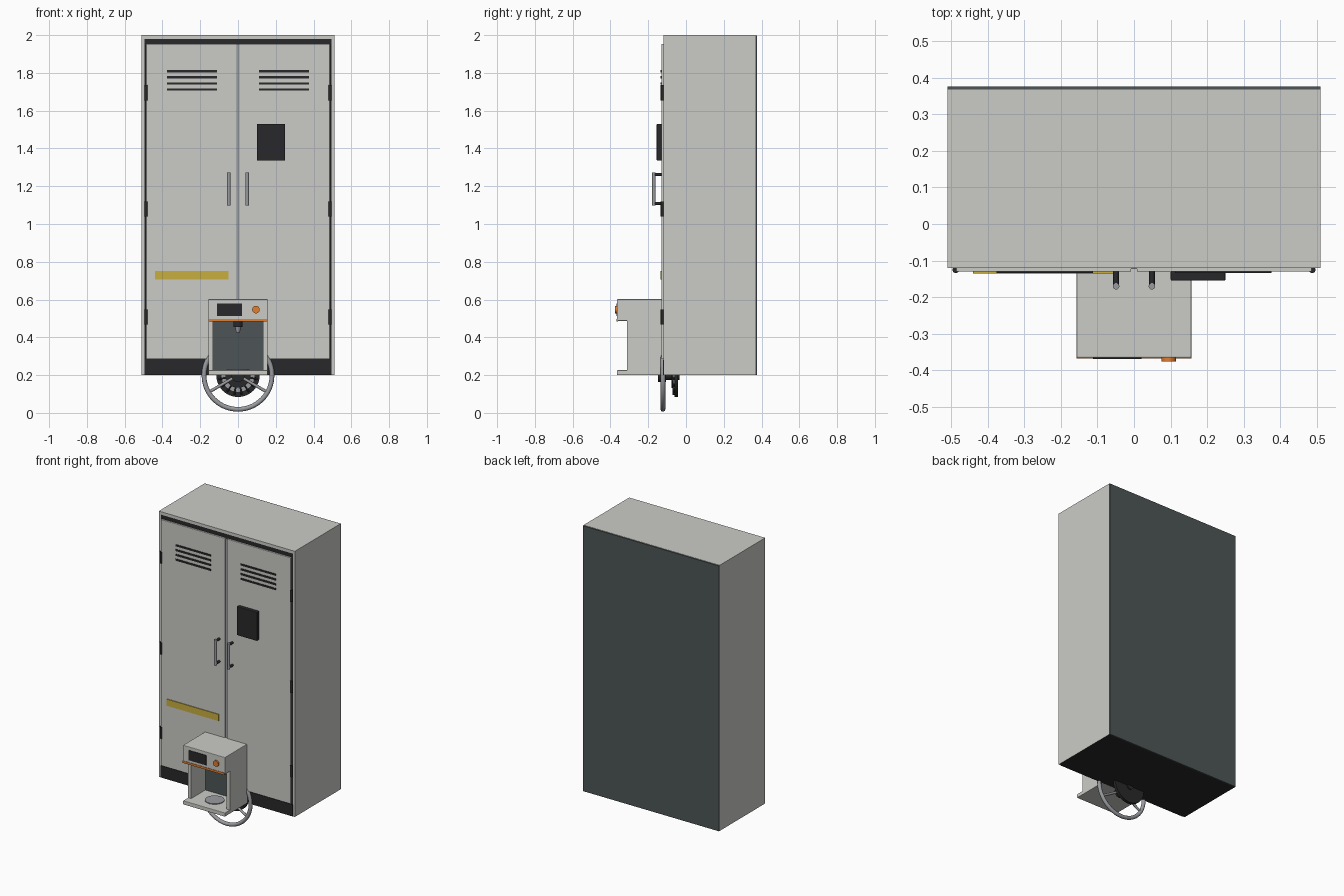
import bpy
import math
from mathutils import Vector

if "Cube" in bpy.data.objects:
    bpy.data.objects.remove(bpy.data.objects["Cube"])


def material(name, r, g, b):
    m = bpy.data.materials.new(name)
    m.use_nodes = True
    m.diffuse_color = (r, g, b, 1)
    m.node_tree.nodes["Principled BSDF"].inputs["Base Color"].default_value = (r, g, b, 1)
    return m


LIGHT = material("light grey paint", 0.60, 0.60, 0.57)
SLATE = material("slate grey", 0.075, 0.09, 0.095)
BLACK = material("black plastic", 0.022, 0.022, 0.024)
METAL = material("brushed metal", 0.32, 0.33, 0.35)
ORANGE = material("orange", 0.75, 0.21, 0.03)
YELLOW = material("yellow label", 0.58, 0.43, 0.05)


def finish(name, mat):
    ob = bpy.context.object
    ob.name = name
    ob.data.materials.append(mat)
    return ob


def box(name, mat, x, y, z, bevel=0):
    """Box from (low, high) ranges on each axis."""
    ranges = (x, y, z)
    bpy.ops.mesh.primitive_cube_add(size=1, location=[(a + b) / 2 for a, b in ranges])
    ob = finish(name, mat)
    ob.scale = [b - a for a, b in ranges]
    bpy.ops.object.transform_apply(location=False, rotation=False)
    if bevel:
        mod = ob.modifiers.new("soft edges", "BEVEL")
        mod.width = bevel
        mod.segments = 2
    return ob


def rod(name, mat, start, end, radius, tip=None, sides=32):
    """Cylinder or cone between two points."""
    a, b = Vector(start), Vector(end)
    bpy.ops.mesh.primitive_cone_add(vertices=sides, radius1=radius,
                                    radius2=radius if tip is None else tip,
                                    depth=(b - a).length, location=(a + b) / 2)
    ob = finish(name, mat)
    ob.rotation_euler = (b - a).to_track_quat("Z", "Y").to_euler()
    bpy.ops.object.shade_smooth_by_angle()
    return ob


def ring(name, mat, centre, major, minor):
    bpy.ops.mesh.primitive_torus_add(major_radius=major, minor_radius=minor, major_segments=64,
                                     minor_segments=16, location=centre,
                                     rotation=(math.pi / 2, 0, 0))
    bpy.ops.object.shade_smooth()
    return finish(name, mat)


# Cabinet shell: the underside is painted black
shell = box("cabinet_shell", LIGHT, (-0.51, 0.51), (-0.115, 0.368), (0.2, 2.0))
shell.data.materials.append(BLACK)
for face in shell.data.polygons:
    if face.normal.z < -0.9:
        face.material_index = 1
box("back_panel", SLATE, (-0.51, 0.51), (0.368, 0.375), (0.2, 1.998))
box("door_recess", BLACK, (-0.495, 0.495), (-0.119, -0.112), (0.2, 1.98))
box("plinth", BLACK, (-0.495, 0.495), (-0.122, -0.115), (0.2, 0.28))
box("centre_seal", METAL, (-0.008, 0.008), (-0.123, -0.115), (0.285, 1.95))
for side, s in (("left", 1), ("right", -1)):
    box(side + "_frame_edge", LIGHT, sorted((s * 0.495, s * 0.51)), (-0.12, -0.114), (0.2, 2.0))
box("top_frame_edge", LIGHT, (-0.51, 0.51), (-0.12, -0.114), (1.98, 2.0))

# Doors with vents, hinges and pull handles
for side, s in (("left", 1), ("right", -1)):
    box(side + "_door", LIGHT, sorted((s * 0.008, s * 0.486)), (-0.13, -0.116), (0.285, 1.953), 0.002)
    for i in range(4):
        z = 1.809 - 0.0325 * i
        box(f"{side}_vent_{i + 1}", BLACK, sorted((s * 0.112, s * 0.375)),
            (-0.134, -0.128), (z - 0.006, z + 0.006))
    for i, z in enumerate((1.695, 1.08, 0.508)):
        rod(f"{side}_hinge_{i + 1}", BLACK, (s * 0.487, -0.125, z - 0.04),
            (s * 0.487, -0.125, z + 0.04), 0.009, sides=16)
    rod(side + "_handle_bar", METAL, (s * 0.049, -0.17, 1.098), (s * 0.049, -0.17, 1.273), 0.009)
    for end, z in (("lower", 1.109), ("upper", 1.262)):
        rod(f"{side}_handle_{end}_mount", BLACK, (s * 0.049, -0.127, z), (s * 0.049, -0.168, z), 0.008)

box("control_panel", BLACK, (0.1, 0.25), (-0.155, -0.128), (1.335, 1.53), 0.004)
box("warning_strip", YELLOW, (-0.44, -0.05), (-0.135, -0.128), (0.705, 0.75))

# Drinks machine
box("machine_head", LIGHT, (-0.157, 0.157), (-0.365, -0.12), (0.487, 0.602), 0.003)
box("machine_base", LIGHT, (-0.157, 0.157), (-0.365, -0.12), (0.2, 0.226), 0.003)
for side, s in (("left", 1), ("right", -1)):
    box(side + "_machine_wall", LIGHT, sorted((s * 0.133, s * 0.157)), (-0.312, -0.12), (0.22, 0.49))
box("machine_back", SLATE, (-0.135, 0.135), (-0.16, -0.12), (0.22, 0.49))
box("machine_trim", ORANGE, (-0.157, 0.157), (-0.368, -0.36), (0.483, 0.497))
box("machine_screen", BLACK, (-0.112, 0.02), (-0.369, -0.36), (0.513, 0.58))
rod("machine_knob", ORANGE, (0.095, -0.36, 0.547), (0.095, -0.375, 0.547), 0.02)
rod("spout_collar", BLACK, (0, -0.25, 0.455), (0, -0.25, 0.49), 0.025)
rod("spout", METAL, (0, -0.25, 0.425), (0, -0.25, 0.456), 0.01, 0.016)
rod("cup_plate", METAL, (0, -0.25, 0.224), (0, -0.25, 0.231), 0.06)

# Steering wheel and its column
ring("wheel_rim", METAL, (0, -0.122, 0.199), 0.18, 0.0125)
for i in range(3):
    a = math.radians(90 + 120 * i)
    rod(f"wheel_spoke_{i + 1}", METAL, (0, -0.122, 0.199),
        (0.175 * math.cos(a), -0.122, 0.199 + 0.175 * math.sin(a)), 0.008, sides=16)
rod("wheel_hub", BLACK, (0, -0.148, 0.199), (0, -0.105, 0.199), 0.035)
rod("wheel_column", BLACK, (0, -0.11, 0.199), (0, -0.035, 0.199), 0.024)
rod("column_flange", BLACK, (0, -0.062, 0.199), (0, -0.042, 0.199), 0.115)
rod("column_plate", METAL, (0, -0.069, 0.199), (0, -0.06, 0.199), 0.088)
rod("column_cap", BLACK, (0, -0.078, 0.199), (0, -0.06, 0.199), 0.066)
for i in range(16):
    a = math.tau * (i + 0.5) / 16
    rod(f"flange_rib_{i + 1}", BLACK, (0.06 * math.cos(a), -0.066, 0.199 + 0.06 * math.sin(a)),
        (0.105 * math.cos(a), -0.066, 0.199 + 0.105 * math.sin(a)), 0.006, sides=8)
